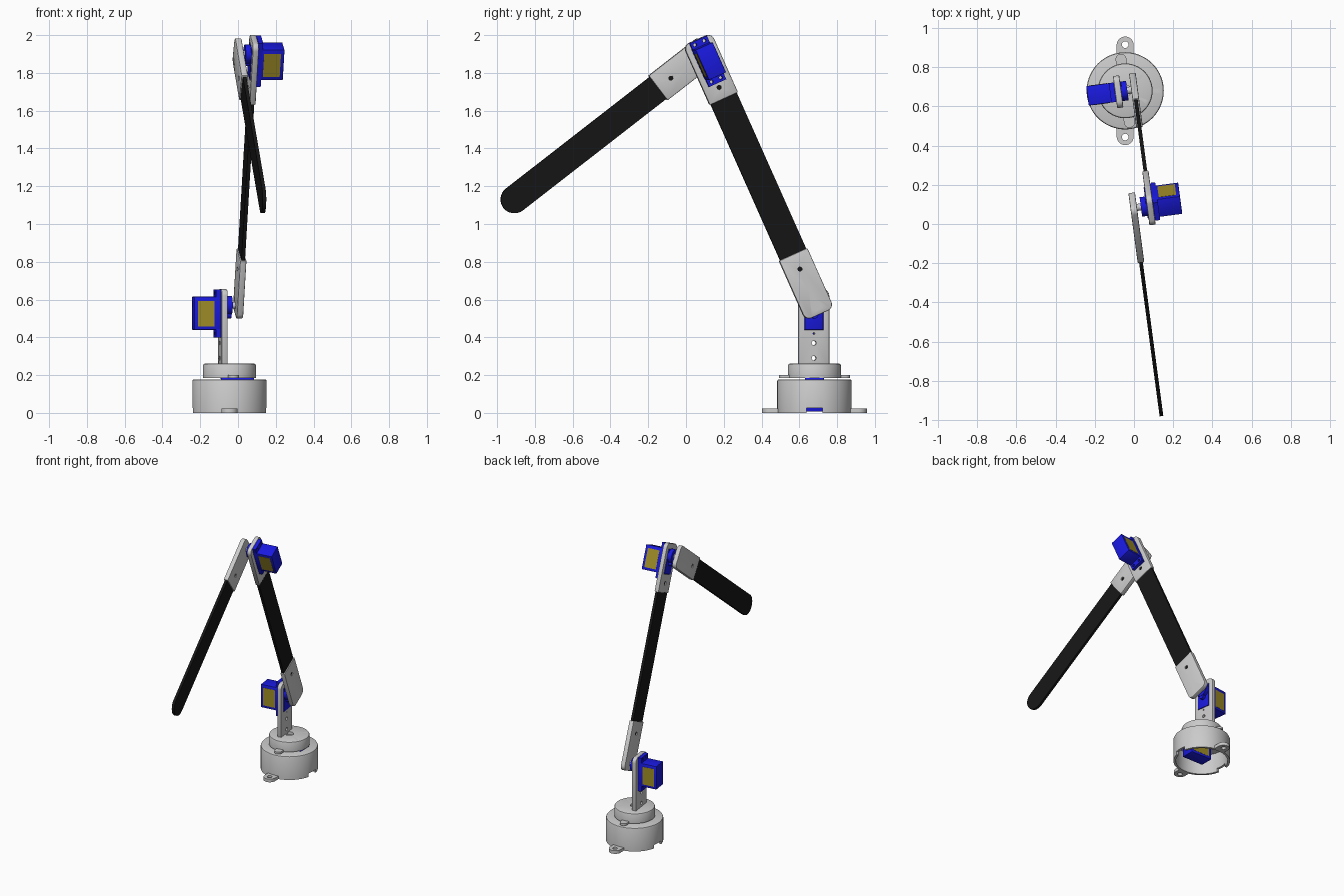
import bpy, bmesh
from math import sin, cos, pi, radians
from mathutils import Matrix, Vector

if "Cube" in bpy.data.objects:
    bpy.data.objects.remove(bpy.data.objects["Cube"])

T = lambda x, y, z: Matrix.Translation((x, y, z))
R = lambda deg, ax: Matrix.Rotation(radians(deg), 4, ax)


def material(name, rgb):
    m = bpy.data.materials.new(name)
    m.diffuse_color = (*rgb, 1)
    m.use_nodes = True
    m.node_tree.nodes["Principled BSDF"].inputs["Base Color"].default_value = m.diffuse_color
    return m


BLUE = material("servo_blue", (0.01, 0.01, 0.75))
BLACK = material("bar_black", (0.008, 0.008, 0.008))
YELLOW = material("label_yellow", (0.35, 0.27, 0.02))


def finish(bm, name, mat=None, M=Matrix()):
    bmesh.ops.recalc_face_normals(bm, faces=bm.faces[:])
    me = bpy.data.meshes.new(name)
    bm.to_mesh(me)
    bm.free()
    ob = bpy.data.objects.new(name, me)
    bpy.context.collection.objects.link(ob)
    ob.matrix_world = M
    if mat:
        me.materials.append(mat)
    return ob


def box(name, lo, hi, M=Matrix(), mat=None):
    bm = bmesh.new()
    bmesh.ops.create_cube(bm, size=1)
    for v in bm.verts:
        v.co = Vector([(a + b) / 2 + c * (b - a) for a, b, c in zip(lo, hi, v.co)])
    return finish(bm, name, mat, M)


def cyl_x(name, r, x0, x1, z=0, M=Matrix(), mat=None, seg=32):
    # cylinder lying along the local x axis
    bm = bmesh.new()
    bmesh.ops.create_cone(bm, cap_ends=True, segments=seg, radius1=r, radius2=r, depth=x1 - x0)
    bm.transform(T((x0 + x1) / 2, 0, z) @ R(90, 'Y'))
    return finish(bm, name, mat, M)


def strip(name, w, z0, z1, r0, r1, x0, x1, M=Matrix(), mat=None):
    # flat bar along local z with its own corner radius at each end
    pts = []
    for sy, sz, a0 in ((1, 1, 0), (-1, 1, 90), (-1, -1, 180), (1, -1, 270)):
        r, z = (r1, z1) if sz > 0 else (r0, z0)
        for i in range(9 if r else 1):
            a = radians(a0 + i * 11.25)
            pts.append((sy * (w / 2 - r) + r * cos(a), z - sz * r + r * sin(a)) if r
                       else (sy * w / 2, z))
    bm = bmesh.new()
    f = bm.faces.new([bm.verts.new((x0, y, z)) for y, z in pts])
    ext = bmesh.ops.extrude_face_region(bm, geom=[f])
    bmesh.ops.translate(bm, vec=(x1 - x0, 0, 0),
                        verts=[g for g in ext["geom"] if isinstance(g, bmesh.types.BMVert)])
    bmesh.ops.remove_doubles(bm, verts=bm.verts[:], dist=1e-5)
    return finish(bm, name, mat, M)


def lathe(name, profile, M, seg=72):
    bm = bmesh.new()
    vs = [bm.verts.new((r, 0, z)) for r, z in profile]
    es = [bm.edges.new((vs[i - 1], vs[i])) for i in range(len(vs))]
    bmesh.ops.spin(bm, geom=vs + es, cent=(0, 0, 0), axis=(0, 0, 1), angle=2 * pi,
                   steps=seg, use_duplicate=False)
    bmesh.ops.remove_doubles(bm, verts=bm.verts[:], dist=1e-5)
    return finish(bm, name, None, M)


def apply(ob, mod):
    with bpy.context.temp_override(object=ob, active_object=ob):
        bpy.ops.object.modifier_apply(modifier=mod.name)


def soften(ob, width=0.005):
    m = ob.modifiers.new("bevel", 'BEVEL')
    m.width, m.segments, m.limit_method, m.angle_limit = width, 2, 'ANGLE', radians(50)
    apply(ob, m)


def cut(ob, *cutters):
    for c in cutters:
        c.hide_render = True
        m = ob.modifiers.new("cut", 'BOOLEAN')
        m.operation, m.solver, m.object = 'DIFFERENCE', 'EXACT', c
        bpy.context.view_layer.update()
        apply(ob, m)
        bpy.data.objects.remove(c)


def hole(M, r, z, x0=-0.1, x1=0.1):
    return cyl_x("cutter", r, x0, x1, z, M, seg=20)


def servo(name, M):
    # origin on the shaft axis in the mounting plane, shaft towards +x
    soften(box(name + "_body", (-.158, -.05, -.13), (.02, .05, .045), M, BLUE), .003)
    flange = box(name + "_flange", (-.042, -.05, -.17), (-.0165, .05, .083), M, BLUE)
    for y in (-.027, .027):
        cut(flange, hole(M @ T(0, y, 0), .009, -.15), hole(M @ T(0, y, 0), .009, .064))
    cyl_x(name + "_boss", .05, .018, .047, 0, M, BLUE)
    cyl_x(name + "_small_boss", .02, .018, .044, -.05, M, BLUE)
    cyl_x(name + "_shaft", .018, .045, .075, 0, M)
    for s in (-1, 1):
        box(name + "_label", (-.14, s * .0505 - .0008, -.112), (-.05, s * .0505 + .0008, .022), M, YELLOW)


def servo_plate(name, z0, M, holes):
    p = strip(name, .165, z0, .085, 0, .035, -.016, .016, M)
    soften(p)
    cut(p, box("cutter", (-.1, -.0515, -.132), (.1, .0515, .047), M),
        *[hole(M, r, z) for r, z in holes])


def arm_bracket(name, M, out):
    # clevis that joins a shaft to a bar; out = side facing away from the servo
    b = strip(name, .165, -.052, .295, .035, 0, -.017, .017, M)
    soften(b)
    cut(b, hole(M, .013, .21), hole(M, .005, .1), hole(M, .005, .055),
        hole(M, .028, 0, *sorted((out * .004, out * .1))))
    cyl_x(name + "_screw", .016, *sorted((0, out * .013)), 0, M)


# frames: fixed base, turned column, and both arm joints
BASE = T(-.045, .68, 0)
TURN = BASE @ R(7.6, 'Z')
COLUMN = TURN @ T(-.036, 0, .57)
ARM1 = TURN @ T(.048, 0, .57) @ R(24.2, 'X')
ELBOW = ARM1 @ T(0, 0, 1.459)
ARM2 = TURN @ T(-.036, -.598, 1.90) @ R(127.6, 'X')

# base housing, hollow underneath, with side notches and mounting ears
cup = lathe("base_housing", [(.18, 0), (.197, 0), (.197, .168), (.194, .175), (.187, .178),
                             (.06, .178), (.06, .15), (.18, .15)], BASE)
cut(cup, box("cutter", (-.3, -.042, -.1), (.3, .042, .026), BASE),
    *[hole(BASE @ T(.16 * s, 0, .17) @ R(90, 'Y'), .006, 0) for s in (-1, 1)])
for side in (-90, 90):
    M = BASE @ R(side, 'Z') @ R(-90, 'Y')
    ear = strip("base_ear", .087, .183, .277, 0, .0434, 0, .024, M)
    cut(ear, hole(M, .017, .236))
servo("base_servo", BASE @ T(0, 0, .165) @ R(-90, 'Y'))

# turntable with two drilled tabs
table = lathe("turntable", [(0, .186), (.14, .186), (.14, .252), (.137, .258), (.13, .261), (0, .261)], TURN)
cut(table, hole(TURN @ T(0, 0, .3) @ R(90, 'Y'), .03, 0, -.06, .06),
    *[hole(TURN @ T(.09, s * .06, .26) @ R(90, 'Y'), .006, 0, -.03, .03) for s in (-1, 1)])
for side in (-90, 90):
    M = TURN @ R(side, 'Z') @ R(-90, 'Y')
    tab = strip("turntable_tab", .055, .12, .19, 0, .027, .184, .2, M)
    cut(tab, hole(M, .012, .163, .1, .3))

# shoulder column and servo
servo_plate("shoulder_column", -.32, COLUMN, [(.012, -.2), (.012, -.28), (.005, -.15)])
servo("shoulder_servo", COLUMN)

# upper arm with elbow servo at its end
arm_bracket("upper_arm_bracket", ARM1, 1)
strip("upper_arm_bar", .152, .14, 1.3, 0, 0, -.0095, .0095, ARM1, BLACK)
servo_plate("elbow_plate", -.26, ELBOW, [(.013, -.195)])
servo("elbow_servo", ELBOW @ R(180, 'Z'))

# forearm with rounded tip
arm_bracket("forearm_bracket", ARM2, -1)
strip("forearm_bar", .146, .14, 1.335, 0, .0729, -.0095, .0095, ARM2, BLACK)

# smooth the round surfaces, keep hard edges crisp
for ob in bpy.context.scene.objects:
    ob.select_set(True)
    bpy.context.view_layer.objects.active = ob
bpy.ops.object.shade_smooth_by_angle(angle=radians(30))
